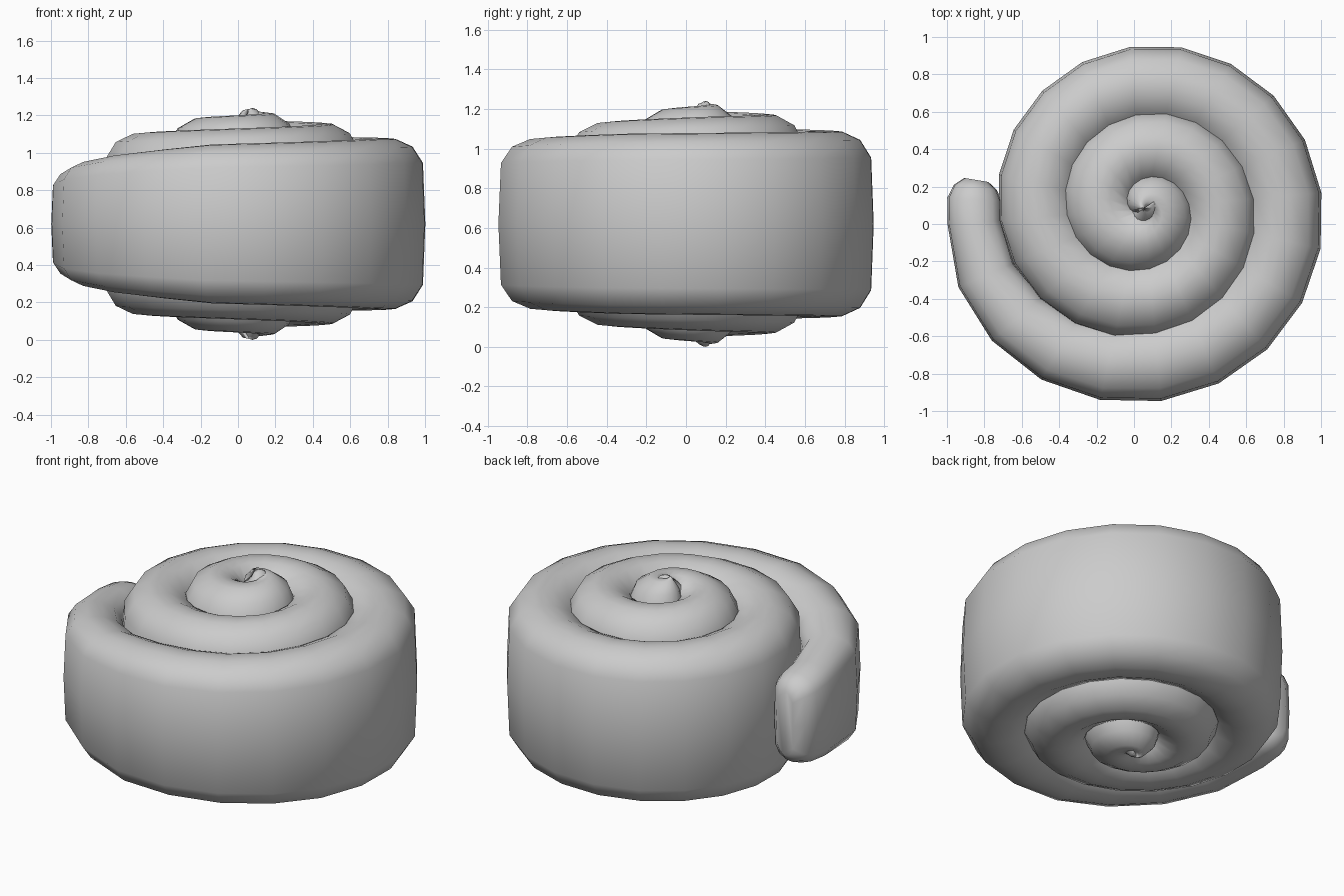
import bpy, bmesh
from math import radians, cos, sin

cube = bpy.data.objects.get("Cube")
if cube:
    bpy.data.objects.remove(cube)

CENTRE = (0.055, 0.085, 0.62)
PITCH = 0.34           # radius lost per turn
START_RADIUS = 0.955   # outer radius at angle zero


def interpolate(table, a):
    """Piecewise linear lookup in a short list of (angle, value)."""
    if a <= table[0][0]:
        return table[0][1]
    for (a0, v0), (a1, v1) in zip(table, table[1:]):
        if a <= a1:
            return v0 + (v1 - v0) * (a - a0) / (a1 - a0)
    return table[-1][1]


# Half height of the dough strip along the spiral
HEIGHT = [(-189.5, 0.2), (-187, 0.25), (-183, 0.275), (-175, 0.295), (-157, 0.335),
          (-139, 0.37), (-103, 0.425), (-30, 0.455), (90, 0.47), (180, 0.485),
          (360, 0.54), (540, 0.57), (720, 0.597), (830, 0.61), (935, 0.62)]

# Half width: each turn tucks under the next one, the ends taper
WIDTH = [(-175, 0.145), (-139, 0.18), (-85, 0.215), (600, 0.215),
         (720, 0.19), (810, 0.165), (935, 0.1)]

# Share of the strip width kept where the loose end is rounded off
TAPER = [(-189.5, 0.45), (-187, 0.8), (-183, 1.0)]

# Rounded cross-section: one quarter, mirrored to a full loop
quarter = [(1, 0), (0.94, 0.71), (0.68, 0.9), (0.25, 0.99), (0, 1)]
upper = quarter + [(-u, v) for u, v in quarter[-2::-1]]
section = upper + [(u, -v) for u, v in upper[-2:0:-1]]


def add_ring(bm, angle):
    outer = min(START_RADIUS - PITCH * angle / 360, 1.08 if angle > -170 else 1.055)
    half = interpolate(WIDTH, angle)
    mid = outer - half
    half *= interpolate(TAPER, angle)
    height = interpolate(HEIGHT, angle)
    a = radians(angle)
    ring = []
    for u, v in section:
        r = mid + u * half
        ring.append(bm.verts.new((CENTRE[0] + r * cos(a),
                                  CENTRE[1] + r * sin(a),
                                  CENTRE[2] + v * height)))
    return ring


# Coiled strip swept along the spiral
bm = bmesh.new()
angles = [-189.5, -187, -183] + list(range(-175, 924, 18)) + [935]
rings = [add_ring(bm, a) for a in angles]
count = len(section)
for r0, r1 in zip(rings, rings[1:]):
    for i in range(count):
        j = (i + 1) % count
        bm.faces.new((r0[i], r0[j], r1[j], r1[i]))
bm.faces.new(rings[0])
bm.faces.new(rings[-1])
bmesh.ops.recalc_face_normals(bm, faces=bm.faces)
for face in bm.faces:
    face.smooth = True

mesh = bpy.data.meshes.new("spiral_roll")
bm.to_mesh(mesh)
bm.free()
roll = bpy.data.objects.new("spiral_roll", mesh)
bpy.context.collection.objects.link(roll)

# Plain grey colour
grey = bpy.data.materials.new("plain_grey")
grey.use_nodes = True
colour = (0.6, 0.6, 0.6, 1)
grey.diffuse_color = colour
grey.node_tree.nodes["Principled BSDF"].inputs["Base Color"].default_value = colour
mesh.materials.append(grey)
